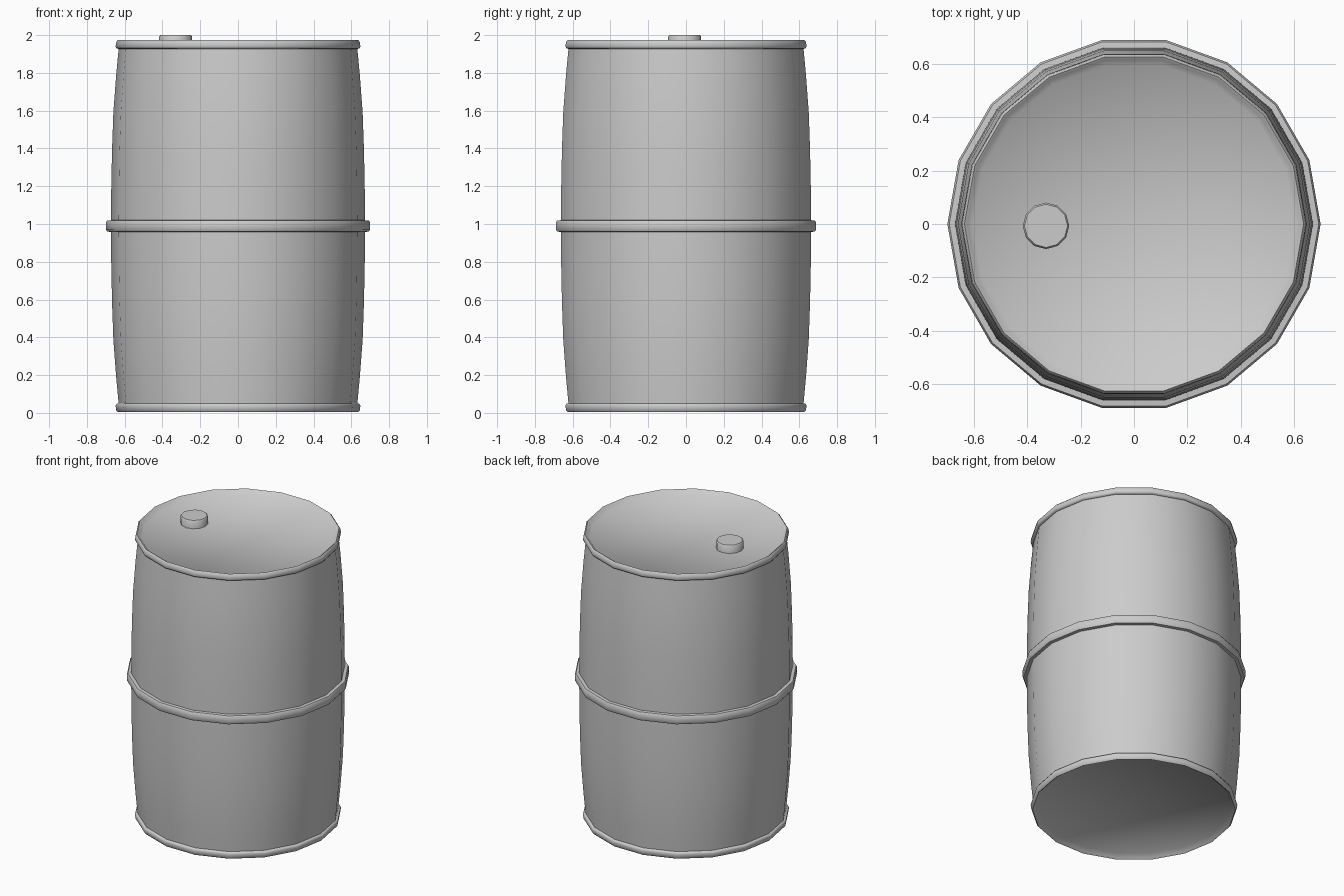
import bpy, bmesh
from math import sin, cos, tau, radians

if "Cube" in bpy.data.objects:
    bpy.data.objects.remove(bpy.data.objects["Cube"])


def lathe(name, profile, sides, center=(0, 0, 0), angle=50):
    """Spin (radius, z) points round the z axis; radius 0 makes a pole."""
    bm = bmesh.new()
    rings = []
    for r, z in profile:
        n = 1 if r == 0 else sides
        rings.append([bm.verts.new((r * cos(tau * i / sides), r * sin(tau * i / sides), z))
                      for i in range(n)])
    for a, b in zip(rings, rings[1:]):
        for i in range(sides):
            j = (i + 1) % sides
            quad = [a[i % len(a)], a[j % len(a)], b[j % len(b)], b[i % len(b)]]
            bm.faces.new(list(dict.fromkeys(quad)))
    bmesh.ops.recalc_face_normals(bm, faces=bm.faces)
    mesh = bpy.data.meshes.new(name)
    bm.to_mesh(mesh)
    bm.free()
    ob = bpy.data.objects.new(name, mesh)
    ob.location = center
    bpy.context.collection.objects.link(ob)
    bpy.ops.object.select_all(action='DESELECT')
    ob.select_set(True)
    bpy.context.view_layer.objects.active = ob
    bpy.ops.object.shade_smooth_by_angle(angle=radians(angle))
    return ob


# Drum: upper half profile from sunken lid to middle hoop, heights from the mid plane
MID = 0.989
half = [
    (0, 0.955), (0.605, 0.957),                                   # sunken lid
    (0.625, 0.978), (0.636, 0.985), (0.645, 0.975),               # rolled rim
    (0.648, 0.950), (0.643, 0.941), (0.632, 0.938),
    (0.645, 0.80), (0.660, 0.60), (0.667, 0.40), (0.671, 0.20),   # bulging wall
    (0.672, 0.031), (0.693, 0.029), (0.700, 0.017),               # middle hoop
]
profile = [(r, MID + z) for r, z in half] + [(r, MID - z) for r, z in reversed(half)]
profile = [(r, max(z, 0.0)) for r, z in profile]
lathe("drum_body", profile, 18)

# Filler cap, off centre on the lid
lathe("filler_cap", [(0, 1.93), (0.087, 1.93), (0.087, 1.993), (0.081, 2.0), (0, 2.0)],
      12, (-0.33, -0.007, 0))
